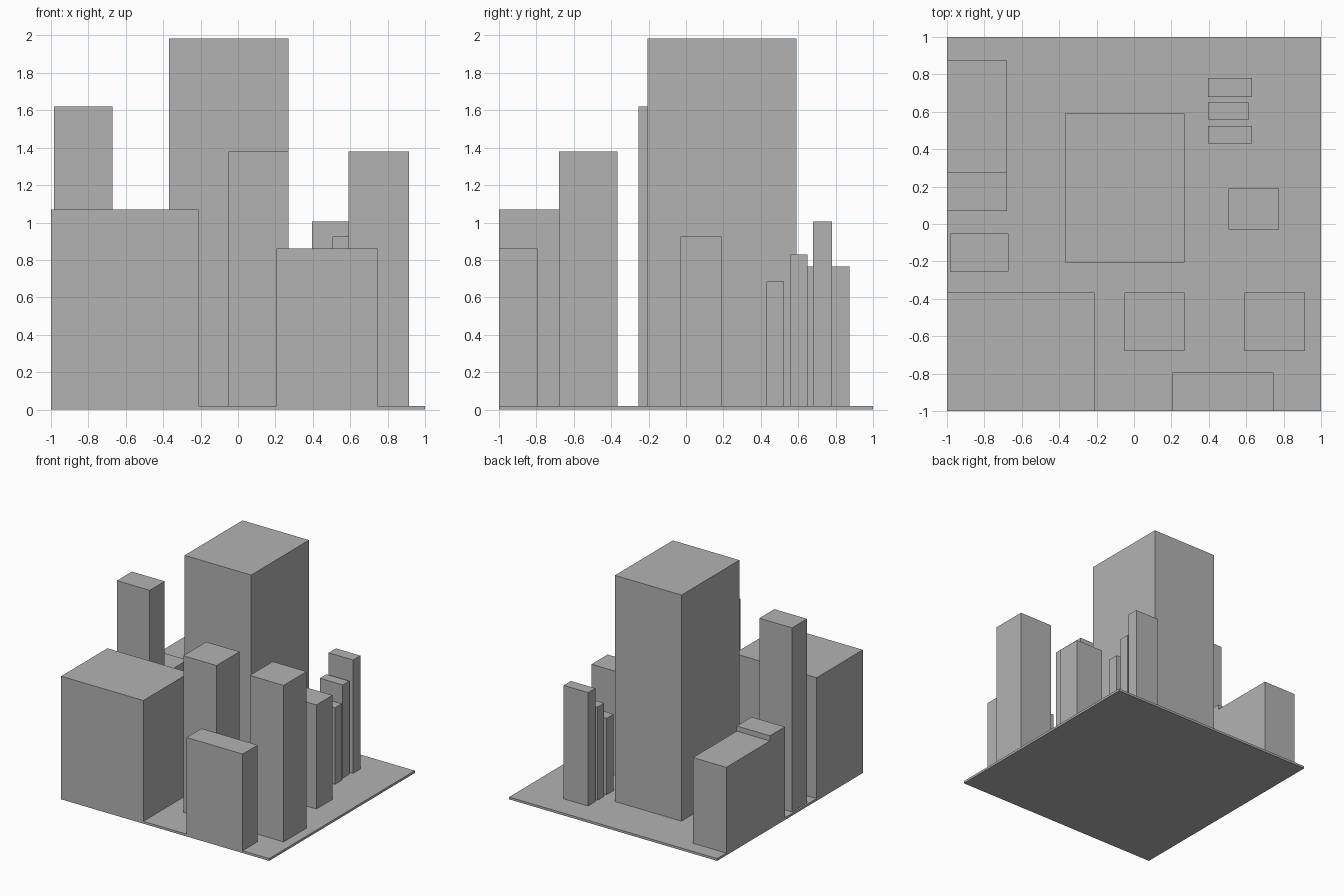
import bpy
import bmesh
from mathutils import Matrix, Vector

cube = bpy.data.objects.get("Cube")
if cube:
    bpy.data.objects.remove(cube, do_unlink=True)

# One concrete grey for the whole block model
grey = bpy.data.materials.new("concrete_grey")
grey.use_nodes = True
colour = (0.45, 0.45, 0.45, 1)
grey.diffuse_color = colour
grey.node_tree.nodes["Principled BSDF"].inputs["Base Color"].default_value = colour

GROUND = 0.02


def block(name, x0, x1, y0, y1, top, bottom=GROUND):
    """Add a flat-faced box spanning the given limits."""
    size = Vector((x1 - x0, y1 - y0, top - bottom))
    centre = Vector((x0 + x1, y0 + y1, top + bottom)) / 2
    bm = bmesh.new()
    bmesh.ops.create_cube(bm, size=1, matrix=Matrix.LocRotScale(None, None, size))
    mesh = bpy.data.meshes.new(name)
    bm.to_mesh(mesh)
    bm.free()
    mesh.materials.append(grey)
    obj = bpy.data.objects.new(name, mesh)
    obj.location = centre
    bpy.context.collection.objects.link(obj)


# Ground plate
block("ground_plate", -1, 1, -1, 1, GROUND, 0)

# Central skyscraper and slim tower to its side
block("central_tower", -0.37, 0.27, -0.205, 0.59, 1.985)
block("slim_side_tower", -0.985, -0.67, -0.255, -0.05, 1.62)

# Buildings along the front
block("front_corner_building", -1, -0.21, -1, -0.365, 1.07)
block("front_slab", 0.205, 0.745, -1, -0.795, 0.86)
block("front_middle_tower", -0.05, 0.27, -0.68, -0.365, 1.38)
block("front_side_tower", 0.59, 0.915, -0.68, -0.365, 1.38)

# Stepped pair along the side edge
block("edge_long_block", -1, -0.68, 0.275, 0.875, 0.765)
block("edge_short_block", -1, -0.68, 0.07, 0.275, 0.81)

# Small buildings at the back
block("back_side_building", 0.505, 0.775, -0.03, 0.19, 0.925)
block("back_thin_low", 0.395, 0.63, 0.43, 0.525, 0.685)
block("back_thin_middle", 0.395, 0.615, 0.56, 0.65, 0.83)
block("back_thin_high", 0.395, 0.63, 0.68, 0.78, 1.005)
